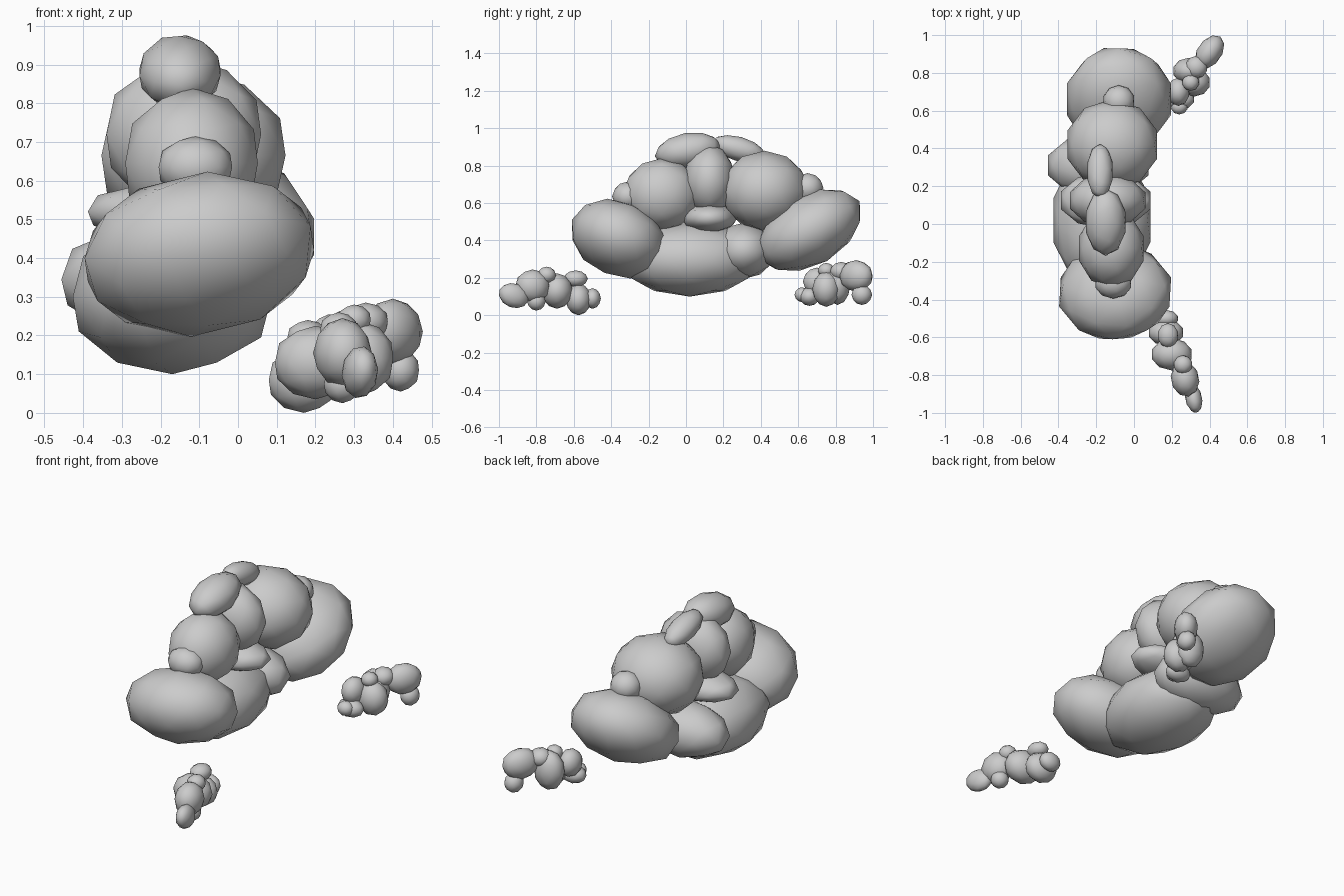
import bpy, bmesh
from math import radians
from mathutils import Matrix, Vector, Euler


def cloud(name, puffs):
    """One cloud from low-poly ellipsoids: (centre, radii, rotation in degrees)."""
    bm = bmesh.new()
    for centre, radii, rot in puffs:
        m = (Matrix.Translation(centre)
             @ Euler([radians(a) for a in rot]).to_matrix().to_4x4()
             @ Matrix.Diagonal(Vector(radii)).to_4x4())
        bmesh.ops.create_icosphere(bm, subdivisions=2, radius=1.0, matrix=m)
    for f in bm.faces:
        f.smooth = True
    mesh = bpy.data.meshes.new(name)
    bm.to_mesh(mesh)
    bm.free()
    ob = bpy.data.objects.new(name, mesh)
    bpy.context.collection.objects.link(ob)
    return ob


Z = (0, 0, 0)

# Large cloud: base, shoulders, crown, small bumps
cloud("large_cloud", [
    ((-.17, .02, .30), (.27, .38, .20), Z),
    ((-.10, -.36, .41), (.31, .27, .20), (-22, -8, 0)),
    ((-.08, .66, .455), (.29, .31, .19), (30, 0, 0)),
    ((-.19, .31, .345), (.28, .17, .15), Z),
    ((-.12, -.13, .645), (.18, .21, .195), Z),
    ((-.115, .42, .665), (.25, .24, .215), Z),
    ((-.14, .125, .72), (.21, .14, .195), Z),
    ((-.15, .125, .52), (.25, .15, .08), Z),
    ((-.15, .01, .88), (.11, .18, .095), (10, 0, 0)),
    ((-.18, .28, .89), (.07, .15, .065), (-15, 0, 0)),
    ((-.11, -.31, .635), (.10, .085, .08), Z),
    ((-.08, .65, .68), (.085, .085, .08), Z),
])

# Small cloud at the front
cloud("front_small_cloud", [
    ((.315, -.92, .105), (.045, .085, .065), (-20, 0, 12)),
    ((.27, -.82, .155), (.075, .095, .09), (0, 0, 12)),
    ((.26, -.745, .215), (.05, .05, .045), Z),
    ((.27, -.80, .075), (.05, .05, .05), Z),
    ((.20, -.69, .13), (.11, .085, .095), Z),
    ((.17, -.575, .085), (.095, .07, .085), Z),
    ((.18, -.59, .195), (.055, .065, .045), Z),
    ((.17, -.50, .09), (.065, .045, .055), Z),
])

# Small cloud at the back
cloud("back_small_cloud", [
    ((.40, .91, .21), (.065, .10, .085), (0, 0, -35)),
    ((.42, .94, .11), (.05, .055, .055), Z),
    ((.29, .81, .165), (.085, .07, .11), Z),
    ((.33, .83, .235), (.06, .06, .05), Z),
    ((.32, .75, .14), (.085, .075, .095), Z),
    ((.235, .70, .18), (.06, .075, .075), Z),
    ((.245, .66, .10), (.075, .055, .05), Z),
    ((.30, .75, .24), (.045, .045, .04), Z),
    ((.24, .62, .11), (.045, .04, .04), Z),
])
